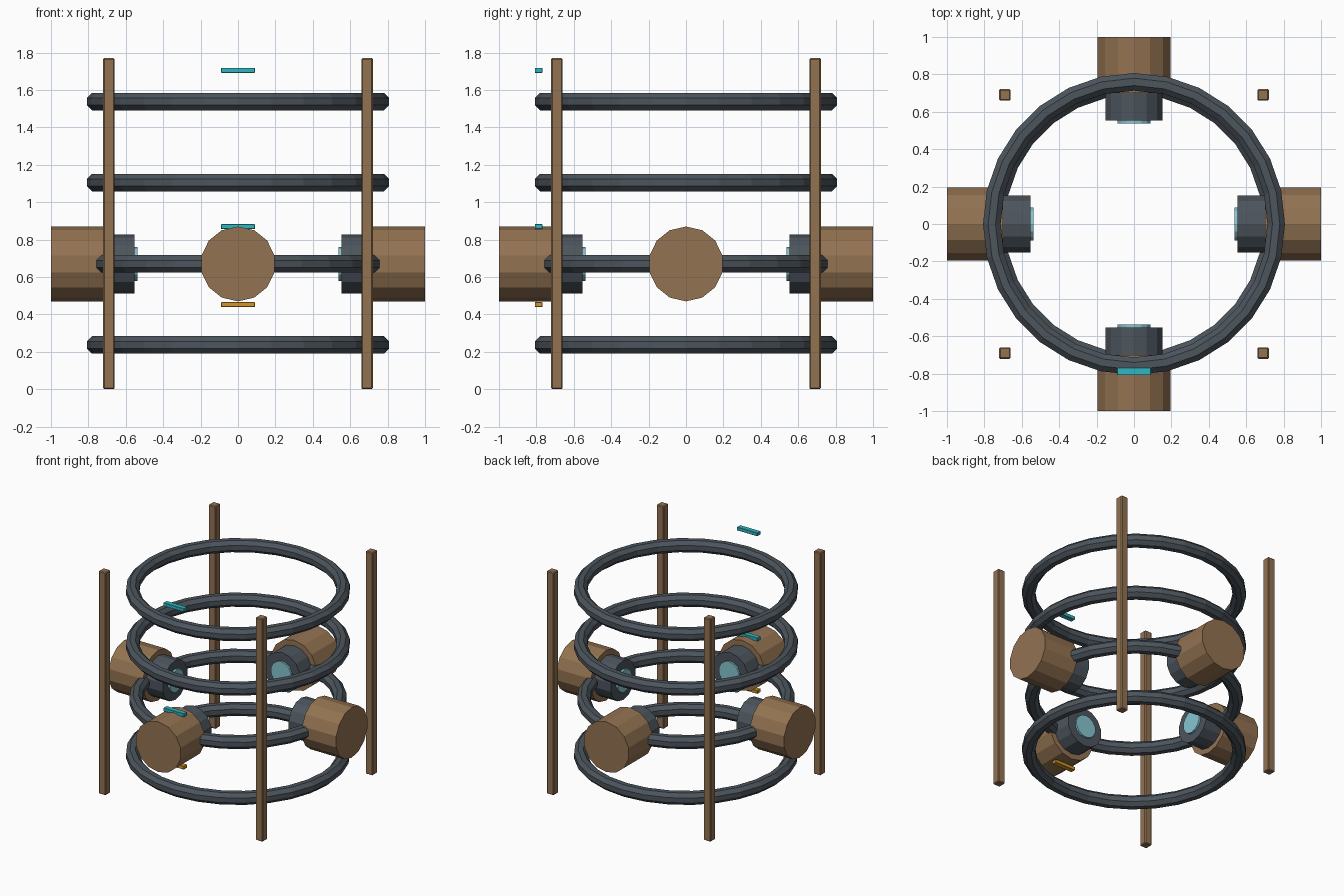
import bpy
import math
from mathutils import Matrix, Vector

if "Cube" in bpy.data.objects:
    bpy.data.objects.remove(bpy.data.objects["Cube"])


def material(name, rgb):
    m = bpy.data.materials.new(name)
    m.diffuse_color = (*rgb, 1)
    m.use_nodes = True
    m.node_tree.nodes["Principled BSDF"].inputs["Base Color"].default_value = m.diffuse_color
    return m


BROWN = material("warm brown", (0.29, 0.17, 0.083))
GREY = material("slate grey", (0.072, 0.09, 0.108))
GLASS = material("pale glass blue", (0.24, 0.56, 0.63))
TEAL = material("teal", (0.03, 0.46, 0.53))
AMBER = material("amber", (0.65, 0.30, 0.025))


def finish(name, mat):
    ob = bpy.context.object
    ob.name = name
    ob.data.materials.append(mat)
    return ob


def box(name, center, size, mat, bevel=0.0):
    bpy.ops.mesh.primitive_cube_add(size=1, location=center)
    ob = finish(name, mat)
    ob.data.transform(Matrix.Diagonal((*size, 1)))
    if bevel:
        mod = ob.modifiers.new("edge_bevel", 'BEVEL')
        mod.width = bevel
        mod.segments = 1
    return ob


def ring(name, z, major):
    bpy.ops.mesh.primitive_torus_add(
        location=(0, 0, z), major_radius=major, minor_radius=0.049,
        major_segments=28, minor_segments=8)
    ob = finish(name, GREY)
    # half-step turn of the octagonal tube so its flats face outward
    for v in ob.data.vertices:
        r = Vector((v.co.x, v.co.y))
        d = r.normalized()
        u, w = r.length - major, v.co.z
        a = math.atan2(w, u) + math.pi / 8
        d *= major + 0.051 * math.cos(a)
        v.co = (d.x, d.y, 0.051 * math.sin(a))


def drum(name, turn, inner, outer, radius, mat):
    # cylinder lying along a horizontal direction, one corner straight up
    bpy.ops.mesh.primitive_cylinder_add(vertices=14, radius=radius,
                                        depth=outer - inner)
    ob = finish(name, mat)
    lay = Matrix.Rotation(math.pi / 2, 4, 'X')
    slide = Matrix.Translation((0, -(inner + outer) / 2, 0))
    spin = Matrix.Rotation(turn, 4, 'Z')
    ob.data.transform(spin @ slide @ lay)
    ob.location = (0, 0, POD_Z)


POD_Z = 0.67

# Corner posts
for sx in (-1, 1):
    for sy in (-1, 1):
        box("corner_post", (0.69 * sx, 0.69 * sy, 0.885),
            (0.062, 0.062, 1.77), BROWN, 0.006)

# Hoops, the second one slightly narrower and joining the pods
for z in (0.237, 1.105, 1.538):
    ring("hoop", z, 0.76)
ring("pod_hoop", POD_Z, 0.737)

# Four inward-facing pods
for i in range(4):
    t = i * math.pi / 2
    drum("pod_barrel", t, 0.70, 1.0, 0.2, BROWN)
    drum("pod_collar", t, 0.553, 0.71, 0.157, GREY)
    drum("pod_lens", t, 0.538, 0.57, 0.09, GLASS)

# Small marker bars on the front
for name, z, mat in (("upper_marker", 1.705, TEAL),
                     ("middle_marker", 0.87, TEAL),
                     ("lower_marker", 0.453, AMBER)):
    box(name, (0, -0.788, z), (0.18, 0.04, 0.027), mat, 0.002)
